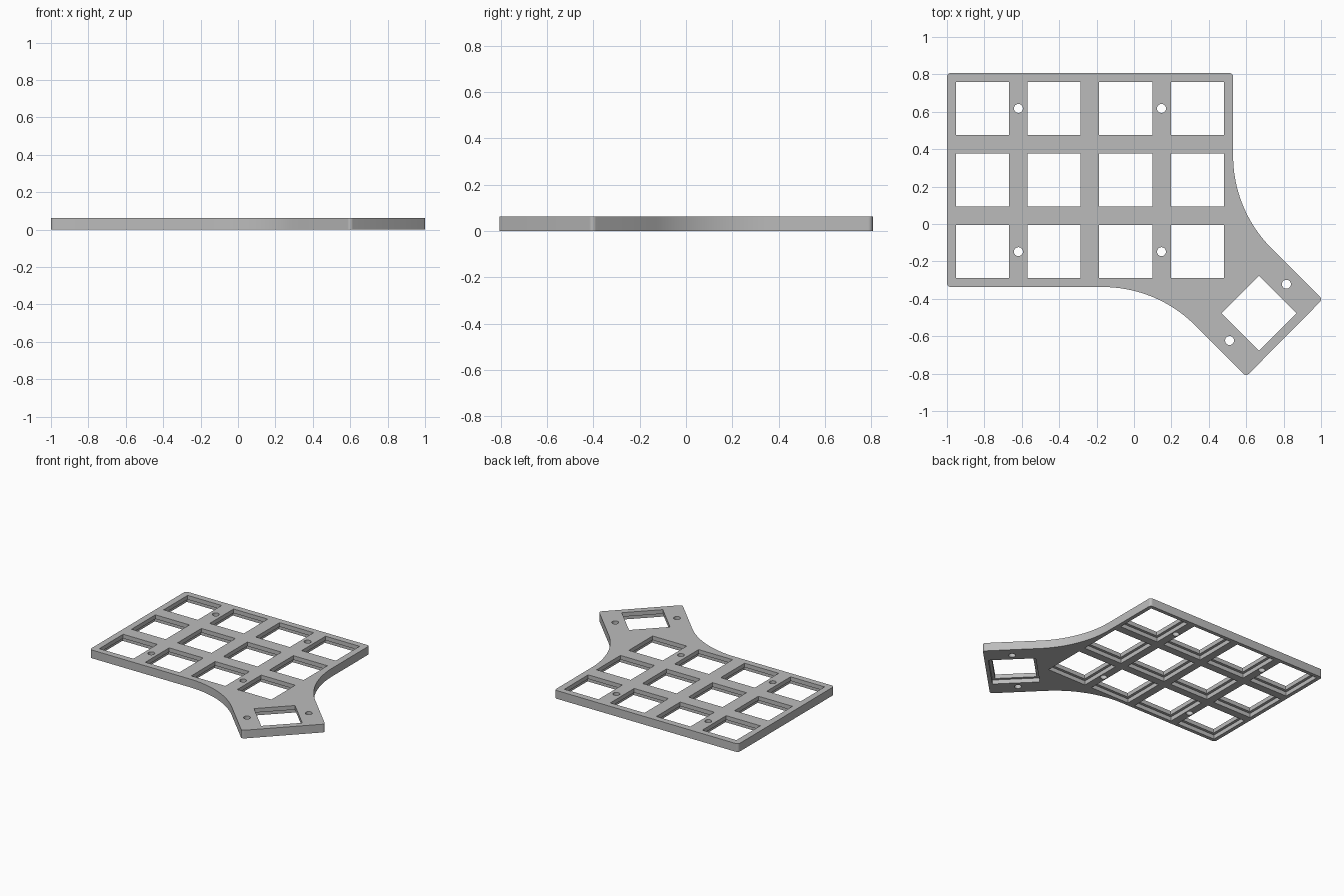
import bpy, bmesh, math
from mathutils import Vector, Matrix

if "Cube" in bpy.data.objects:
    bpy.data.objects.remove(bpy.data.objects["Cube"])

THICK = 0.062      # plate thickness
HOLE = 0.284       # switch opening
RECESS = 0.324     # wider pocket under each opening
PITCH = 0.383      # key spacing
CORNER, SWEEP = 0.02, 0.7

grey = bpy.data.materials.new("plain grey")
grey.use_nodes = True
grey.diffuse_color = (0.5, 0.5, 0.5, 1)
grey.node_tree.nodes["Principled BSDF"].inputs["Base Color"].default_value = (0.5, 0.5, 0.5, 1)


def fillet(prev, p, nxt, r, steps):
    """Points of an arc of radius r that rounds the corner p."""
    a, b = (prev - p).normalized(), (nxt - p).normalized()
    half = a.angle(b) / 2
    centre = p + (a + b).normalized() * r / math.sin(half)
    start = p + a * r / math.tan(half) - centre
    end = p + b * r / math.tan(half) - centre
    sweep = math.pi - 2 * half
    turn = math.copysign(sweep, start.x * end.y - start.y * end.x)
    return [centre + Matrix.Rotation(turn * i / steps, 2) @ start for i in range(steps + 1)]


def prism(bm, points, z0, z1):
    """Extrude a closed outline between two heights."""
    face = bm.faces.new([bm.verts.new((p.x, p.y, z0)) for p in points])
    top = bmesh.ops.extrude_face_region(bm, geom=[face])["geom"]
    bmesh.ops.translate(bm, vec=(0, 0, z1 - z0),
                        verts=[g for g in top if isinstance(g, bmesh.types.BMVert)])


def regular(centre, radius, sides, angle):
    return [Vector(centre) + Matrix.Rotation(angle + math.tau * i / sides, 2) @ Vector((radius, 0))
            for i in range(sides)]


def finish(bm, name):
    bmesh.ops.recalc_face_normals(bm, faces=bm.faces)
    mesh = bpy.data.meshes.new(name)
    bm.to_mesh(mesh)
    bm.free()
    mesh.materials.append(grey)
    obj = bpy.data.objects.new(name, mesh)
    bpy.context.collection.objects.link(obj)
    return obj


# Plate outline: main block flowing into the angled thumb block
corners = [((-1, -0.337), CORNER), ((0.122, -0.337), SWEEP), ((0.6, -0.815), CORNER),
           ((1.008, -0.403), CORNER), ((0.53, 0.075), SWEEP), ((0.53, 0.807), CORNER),
           ((-1, 0.807), CORNER)]
outline = []
for i, (p, r) in enumerate(corners):
    before, after = corners[i - 1][0], corners[(i + 1) % len(corners)][0]
    outline += fillet(Vector(before), Vector(p), Vector(after), r, 24 if r == SWEEP else 6)
bm = bmesh.new()
prism(bm, outline, 0, THICK)
plate = finish(bm, "key_plate")

# Key positions: a four by three grid, plus a diagonal thumb key
keys = [((-0.81 + PITCH * c, 0.618 - PITCH * r), math.pi / 4) for c in range(4) for r in range(3)]
keys.append(((0.668, -0.477), 0))
screws = [(x, y) for x in (-0.618, 0.147) for y in (0.618, -0.148)]
screws += [(0.815, -0.322), (0.511, -0.623)]

# Through openings for switches and screws
bm = bmesh.new()
for centre, angle in keys:
    prism(bm, regular(centre, HOLE / math.sqrt(2), 4, angle), -0.1, 0.2)
for centre in screws:
    prism(bm, regular(centre, 0.024, 24, 0), -0.1, 0.2)
openings = finish(bm, "opening_cutter")

# Wider pockets on the underside
bm = bmesh.new()
for centre, angle in keys:
    prism(bm, regular(centre, RECESS / math.sqrt(2), 4, angle), -0.1, THICK / 2)
pockets = finish(bm, "pocket_cutter")

bpy.ops.object.select_all(action="DESELECT")
bpy.context.view_layer.objects.active = plate
plate.select_set(True)
for cutter in (openings, pockets):
    cutter.hide_render = True
    mod = plate.modifiers.new("cut", "BOOLEAN")
    mod.operation = "DIFFERENCE"
    mod.solver = "EXACT"
    mod.object = cutter
    bpy.ops.object.modifier_apply(modifier=mod.name)
    bpy.data.objects.remove(cutter)

bpy.ops.object.shade_smooth_by_angle(angle=math.radians(30))
